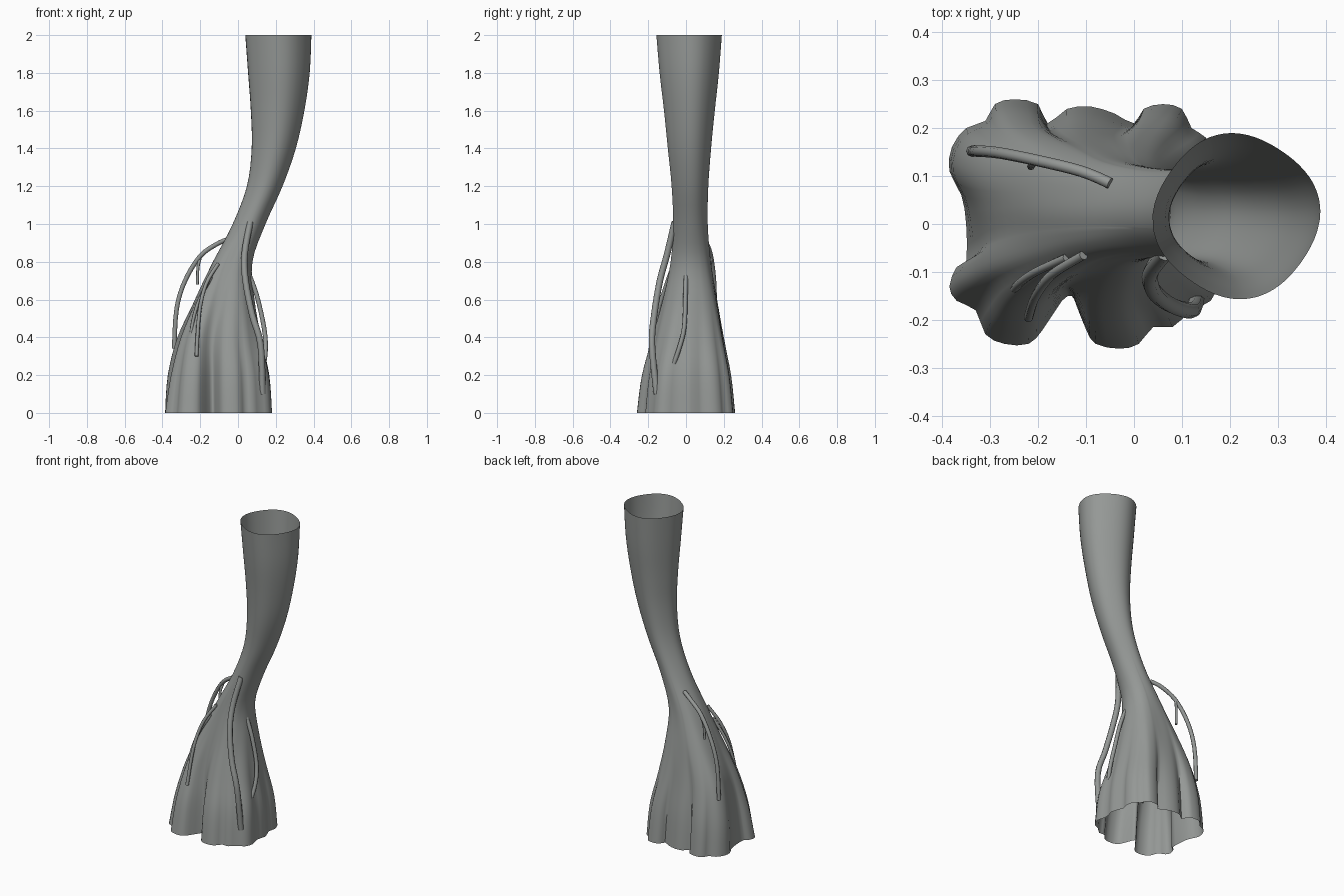
import bpy
import math
from mathutils import Vector

default_cube = bpy.data.objects.get("Cube")
if default_cube:
    bpy.data.objects.remove(default_cube, do_unlink=True)

bark = bpy.data.materials.new("grey_bark")
bark.use_nodes = True
BARK_COLOUR = (0.30, 0.315, 0.305, 1)
bark.diffuse_color = BARK_COLOUR
bark.node_tree.nodes["Principled BSDF"].inputs["Base Color"].default_value = BARK_COLOUR
bark.node_tree.nodes["Principled BSDF"].inputs["Roughness"].default_value = 0.8


def catmull_rom(a, b, c, d, t):
    return b + 0.5 * t * ((c - a) + t * ((2 * a - 5 * b + 4 * c - d) + t * (3 * (b - c) + d - a)))


def smooth_rows(rows, steps):
    """Smooth interpolation through rows of numbers."""
    result = []
    last = len(rows) - 1
    for i in range(last):
        nearby = [rows[max(0, min(last, i + k))] for k in (-1, 0, 1, 2)]
        for s in range(steps):
            result.append([catmull_rom(*column, s / steps) for column in zip(*nearby)])
    result.append(list(rows[last]))
    return result


def add_mesh(name, verts, faces):
    mesh = bpy.data.meshes.new(name)
    mesh.from_pydata(verts, [], faces)
    mesh.materials.append(bark)
    mesh.update()
    obj = bpy.data.objects.new(name, mesh)
    bpy.context.collection.objects.link(obj)
    bpy.ops.object.select_all(action="DESELECT")
    obj.select_set(True)
    bpy.context.view_layer.objects.active = obj
    bpy.ops.object.shade_smooth_by_angle(angle=math.radians(60))


def bridge(rings, count):
    """Quads joining successive closed rings."""
    return [(r * count + i, r * count + (i + 1) % count,
             (r + 1) * count + (i + 1) % count, (r + 1) * count + i)
            for r in range(rings - 1) for i in range(count)]


# Lobed root outline on the ground, counter-clockwise, in hundredths
foot = [(18, 1), (17, 5), (15.5, 9), (16.5, 13), (15, 18), (12, 20), (10, 24), (6, 25), (2, 24),
        (0, 21), (-4, 23), (-9, 24.5), (-14, 24), (-18, 21), (-20, 25), (-25, 26),
        (-29, 25), (-31, 21.5), (-35, 20), (-38, 16), (-38.5, 11), (-36, 6), (-35, 0),
        (-35, -8), (-37, -9), (-38.5, -13), (-37, -16), (-33, -18), (-31, -23),
        (-27, -25), (-22, -25), (-19, -22), (-15, -16), (-13, -15), (-12, -17),
        (-10, -22), (-8, -25), (-3, -26), (1, -25), (4, -21.5), (8, -21.5), (12, -18),
        (16, -16), (18, -11), (16.5, -5)]
foot = [Vector(((x / 100 + .105) / .285, y / 26))
        for x, y in smooth_rows(foot + foot[:1], 2)[:-1]]

# Softened outline, for the height where the separate roots merge
REACH = 6
soft = [sum((foot[(i + k) % len(foot)] for k in range(-REACH, REACH + 1)), Vector((0, 0)))
        * 1.06 / (2 * REACH + 1) for i in range(len(foot))]

# Trunk stations: height, left, right, front, back, sharp lobes, softened lobes
stations = smooth_rows([
    (0, -.39, .18, -.26, .26, 1, 1),
    (.2, -.38, .165, -.235, .24, .88, 1),
    (.4, -.335, .12, -.185, .205, .45, .95),
    (.6, -.24, .085, -.13, .17, .08, .75),
    (.8, -.135, .075, -.085, .135, 0, .4),
    (1, -.03, .145, -.068, .117, 0, .05),
    (1.2, .045, .235, -.075, .12, 0, 0),
    (1.4, .07, .305, -.095, .135, 0, 0),
    (1.6, .065, .35, -.115, .155, 0, 0),
    (1.8, .05, .378, -.138, .177, 0, 0),
    (2, .035, .387, -.155, .193, 0, 0)], 4)

# Open, hollow trunk: lobed foot, merging roots, then a slightly squared tube
verts = []
for z, left, right, front, back, sharp, merged in stations:
    hollow = .1 * math.sin(math.pi * min(z, .8) / .8)
    for lobe, blend in zip(foot, soft):
        angle = math.atan2(lobe.y, lobe.x)
        radius = (1 - .027 * (1 - math.cos(4 * (angle - math.radians(10))))
                  + .02 * math.cos(angle + math.radians(45)))
        p = Vector((math.cos(angle), math.sin(angle))) * radius
        p = p.lerp(blend, max(0, merged)).lerp(lobe, max(0, sharp))
        # The right flank sinks in below the back root
        p *= 1 - hollow * max(0, math.cos(angle - math.radians(205))) ** 4
        verts.append(((left + right) / 2 + p.x * (right - left) / 2,
                      (front + back) / 2 + p.y * (back - front) / 2, z))
add_mesh("trunk", verts, bridge(len(stations), len(foot)))


def vine(name, points, radius, sides=8):
    """Round tube along a smooth path, closed at both ends."""
    path = [Vector(p) for p in smooth_rows(points, 4)]
    ring_verts = []
    for i, centre in enumerate(path):
        along = (path[min(i + 1, len(path) - 1)] - path[max(i - 1, 0)]).normalized()
        side = along.cross(Vector((0, 1, 0))).normalized()
        up = along.cross(side)
        for k in range(sides):
            a = math.tau * k / sides
            ring_verts.append(centre + radius * (math.cos(a) * side + math.sin(a) * up))
    faces = bridge(len(path), sides)
    faces.append(tuple(reversed(range(sides))))
    faces.append(tuple(range(len(ring_verts) - sides, len(ring_verts))))
    add_mesh(name, ring_verts, faces)


# Hanging aerial roots
vine("back_root", [(-.05, .085, .92), (-.11, .11, .895), (-.2, .132, .83), (-.28, .148, .7),
                   (-.325, .152, .55), (-.338, .152, .34)], .012)
vine("back_root_twig", [(-.2, .135, .82), (-.212, .125, .77), (-.215, .12, .68)], .008)
vine("front_root_long", [(-.105, -.065, .79), (-.17, -.105, .68), (-.205, -.15, .53),
                         (-.22, -.195, .3)], .01)
vine("front_root_short", [(-.14, -.07, .72), (-.205, -.1, .6), (-.24, -.125, .48),
                          (-.255, -.145, .35)], .009)
vine("left_root_thick", [(.065, -.06, 1.01), (.035, -.1, .84), (.04, -.138, .7),
                         (.075, -.168, .52), (.12, -.18, .36), (.13, -.155, .1)], .017)
vine("left_root_thin", [(.06, 0, .73), (.1, -.003, .62), (.138, -.01, .45),
                        (.146, -.04, .33), (.13, -.08, .22)], .012)
